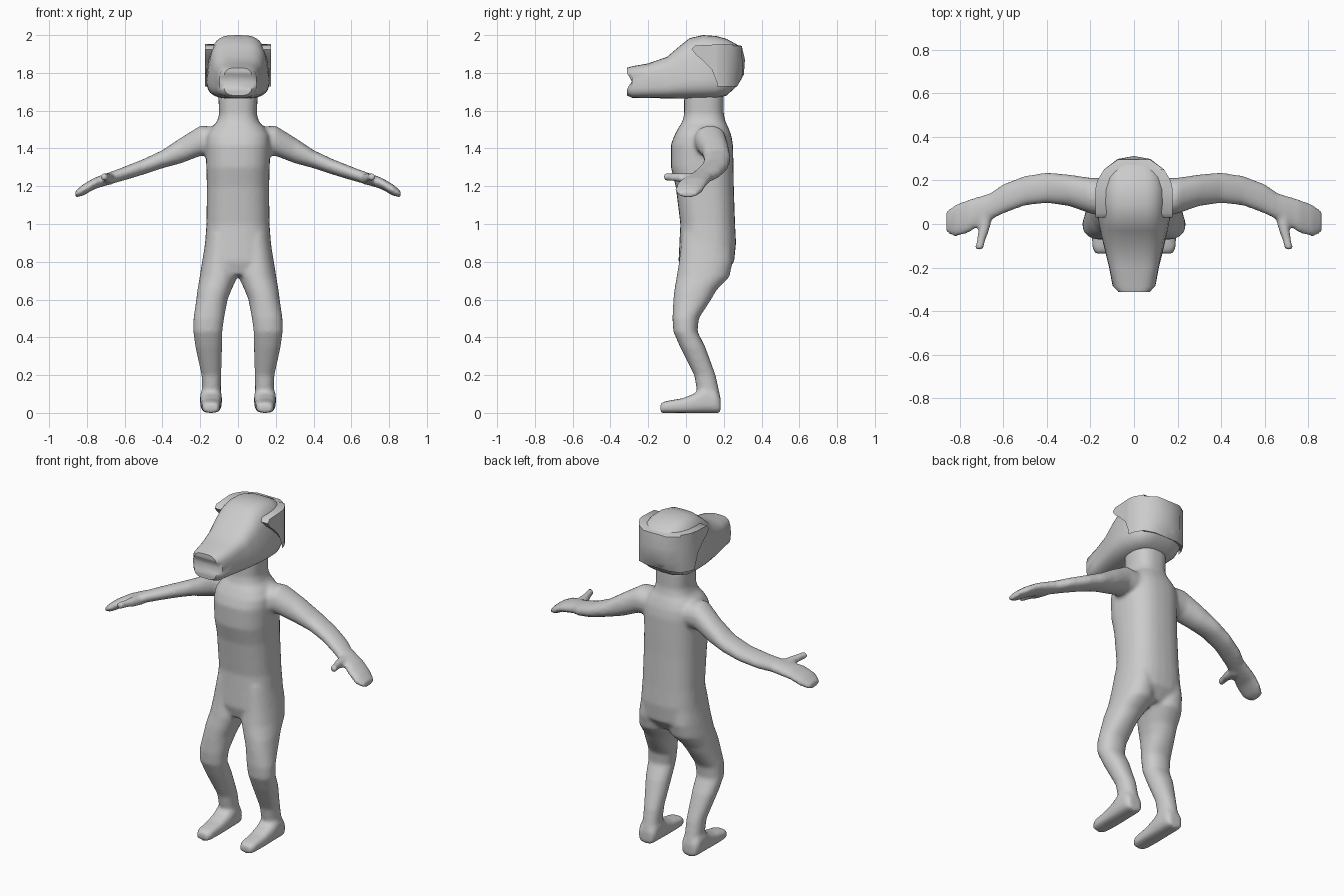
import bpy, bmesh, math
from mathutils import Vector

skin = bpy.data.materials.new("plain grey")
skin.diffuse_color = (0.6, 0.6, 0.6, 1)


def ring(axis, pos, c1, c2, r1, r2, p=2.2, n=28, taper=0):
    """Superellipse section across one axis, starting at its top."""
    pts = []
    for i in range(n):
        a = math.pi / 2 + 2 * math.pi * i / n
        u, v = [math.copysign(abs(f) ** (2 / p), f) if abs(f) > 1e-6 else 0
                for f in (math.cos(a), math.sin(a))]
        q = [c1 + r1 * u * (1 - taper * v), c2 + r2 * v]
        q.insert("xyz".index(axis), pos)
        pts.append(Vector(q))
    return pts


def loft(bm, rings, side=1):
    """Skin a list of rings and close both ends with strips."""
    rows = [[bm.verts.new((p.x * side, p.y, p.z)) for p in r] for r in rings]
    n = len(rows[0])
    faces = []
    for a, b in zip(rows, rows[1:]):
        for i in range(n):
            j = (i + 1) % n
            faces.append(bm.faces.new((a[i], a[j], b[j], b[i])))
    for r in (rows[0], rows[-1]):
        for i in range(n // 2):
            ids = dict.fromkeys((i, i + 1, n - i - 1, (n - i) % n))
            faces.append(bm.faces.new([r[k] for k in ids]))
    bmesh.ops.recalc_face_normals(bm, faces=faces)


def finish(bm, name, angle=40):
    me = bpy.data.meshes.new(name)
    bm.to_mesh(me)
    bm.free()
    me.materials.append(skin)
    me.polygons.foreach_set("use_smooth", [True] * len(me.polygons))
    me.set_sharp_from_angle(angle=math.radians(angle))
    ob = bpy.data.objects.new(name, me)
    bpy.context.collection.objects.link(ob)
    return ob


body = bmesh.new()

# torso and neck: z, half width, front y, back y
torso = [(.73, .13, -.02, .2), (.8, .188, -.04, .255), (.9, .175, -.035, .265),
         (1.0, .167, -.03, .26), (1.2, .165, -.055, .253), (1.3, .168, -.08, .252),
         (1.42, .172, -.08, .249), (1.47, .168, -.062, .24), (1.51, .142, -.04, .225),
         (1.54, .112, -.02, .21), (1.58, .1, -.01, .2), (1.69, .105, -.01, .2)]
loft(body, [ring("z", z, 0, (f + b) / 2, w, (b - f) / 2, 2.5) for z, w, f, b in torso])

# leg: z, centre x, centre y, half width, half depth
leg = [(.95, .085, .11, .08, .13), (.8, .098, .105, .092, .142), (.72, .103, .09, .1, .14),
       (.65, .125, .05, .09, .112), (.6, .138, .033, .083, .1), (.5, .155, -.002, .081, .07),
       (.43, .16, -.003, .077, .064), (.35, .155, .035, .071, .067), (.2, .141, .1, .052, .057),
       (.1, .14, .12, .049, .059), (.04, .142, .12, .05, .058)]
# foot: y, half width, bottom, top
foot = [(-.136, .036, 0, .05), (-.11, .048, 0, .062), (-.02, .053, 0, .077), (.04, .055, 0, .1),
        (.1, .058, 0, .14), (.16, .056, 0, .12), (.184, .042, 0, .08)]
# arm and hand: x, centre y, centre z, half depth, half height
arm = [(.1, .12, 1.44, .09, .075), (.2, .13, 1.44, .082, .08), (.3, .155, 1.39, .072, .068),
       (.4, .166, 1.343, .07, .048), (.5, .153, 1.303, .068, .041), (.6, .115, 1.268, .068, .036),
       (.66, .08, 1.248, .062, .033), (.7, .065, 1.235, .065, .032), (.76, .035, 1.215, .077, .03),
       (.82, .015, 1.18, .074, .03), (.862, .01, 1.157, .05, .017)]
# thumb: y, centre x, centre z, radius
thumb = [(.05, .68, 1.238, .032), (-.02, .687, 1.243, .026), (-.07, .7, 1.248, .02),
         (-.11, .71, 1.25, .02), (-.12, .711, 1.25, .012)]
for s in (1, -1):
    loft(body, [ring("z", *r) for r in leg], s)
    loft(body, [ring("y", y, .143, (b + t) / 2, w, (t - b) / 2, 3) for y, w, b, t in foot], s)
    loft(body, [ring("x", *r) for r in arm], s)
    loft(body, [ring("y", y, x, z, r, r) for y, x, z, r in thumb], s)

# merge the limbs into one smooth skin
ob = finish(body, "body")
m = ob.modifiers.new("merge", "REMESH")
m.mode, m.voxel_size, m.use_smooth_shade = "VOXEL", 0.011, True
m = ob.modifiers.new("soften", "SMOOTH")
m.factor, m.iterations = 0.5, 6

# head and snout: y, half width, bottom, top, taper towards the crown
head = [(-.312, .075, 1.68, 1.827, 0), (-.285, .098, 1.668, 1.835, 0), (-.2, .114, 1.667, 1.85, .03),
        (-.1, .136, 1.665, 1.885, .08), (-.03, .149, 1.664, 1.945, .12), (.02, .156, 1.663, 1.984, .15),
        (.09, .16, 1.663, 2.0, .15), (.16, .16, 1.665, 1.995, .13), (.215, .145, 1.68, 1.98, .1),
        (.27, .105, 1.73, 1.95, 0), (.295, .06, 1.77, 1.92, 0)]
bm = bmesh.new()
loft(bm, [ring("y", y, 0, (b + t) / 2, w, (t - b) / 2, 3.4, 32, k) for y, w, b, t, k in head])
for v in bm.verts:  # mouth crease across the snout tip
    if v.co.y < -.3:
        v.co.y += .028 * max(0, 1 - abs(v.co.z - 1.757) / .04)
finish(bm, "head")

# ear flap wrapped round the back of the head: side outline from the front tip
flap = [(.03, 1.925), (.05, 1.945), (.16, 1.95), (.25, 1.952), (.295, 1.943), (.312, 1.87),
        (.306, 1.79), (.27, 1.727), (.2, 1.745), (.135, 1.82), (.09, 1.865), (.055, 1.893)]
slices = [(-.176, .165), (-.168, .2), (-.138, .25), (-.075, .298), (0, .312),
          (.075, .298), (.138, .25), (.168, .2), (.176, .165)]
bm = bmesh.new()
loft(bm, [[Vector((x, min(y, lim), z)) for y, z in flap] for x, lim in slices])
finish(bm, "ear_flap", 45)
